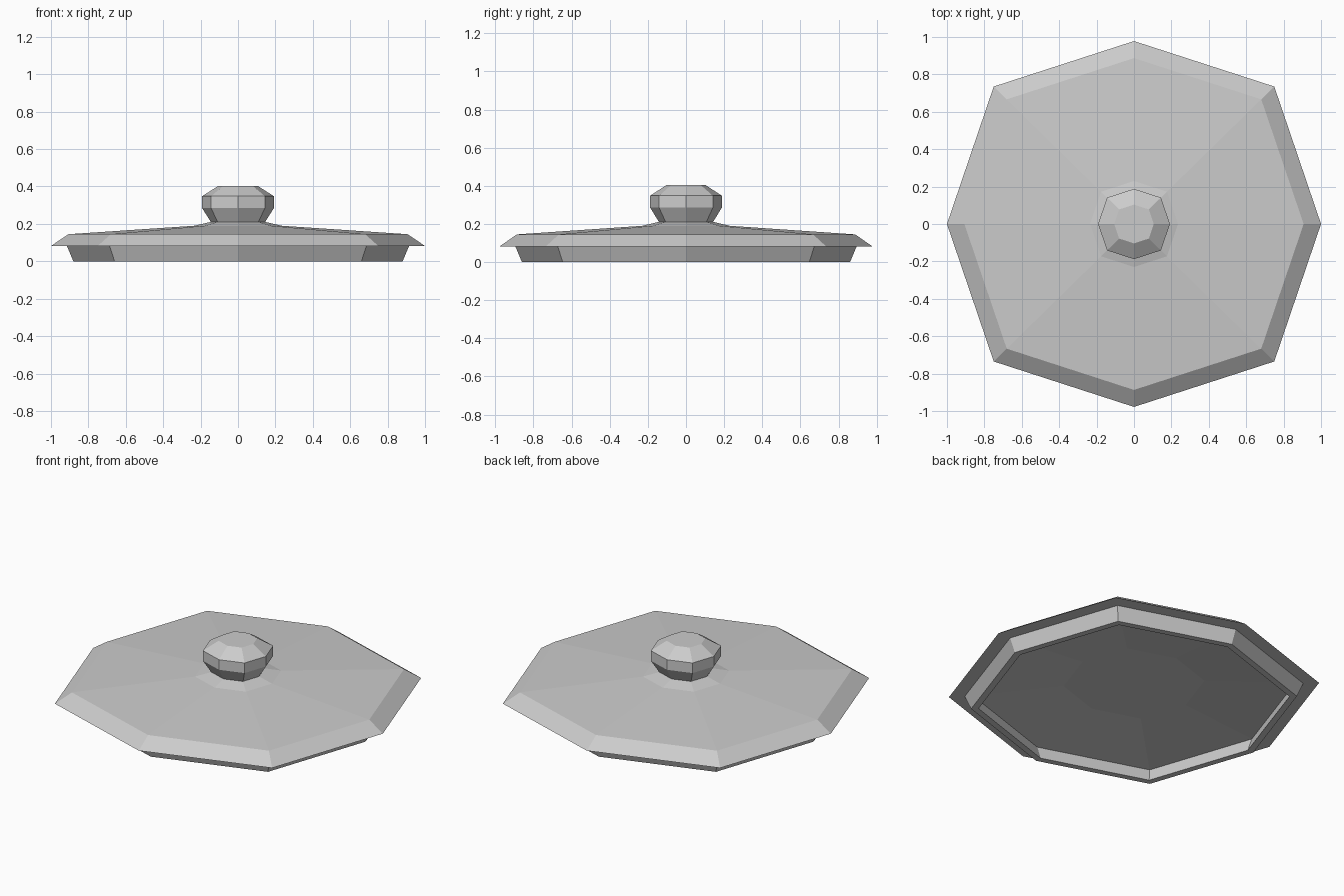
import bpy, bmesh

if "Cube" in bpy.data.objects:
    bpy.data.objects.remove(bpy.data.objects["Cube"])

# Octagon shared by every ring (slightly narrower in y)
OCT = [(1, 0), (.75, .735), (0, .978), (-.75, .735),
       (-1, 0), (-.75, -.735), (0, -.978), (.75, -.735)]


def lathe(name, profile):
    """Sweep an (r, z) profile round the octagon; cap both ends."""
    bm = bmesh.new()
    rings = [[bm.verts.new((x * r, y * r, z)) for x, y in OCT] for r, z in profile]
    for a, b in zip(rings, rings[1:]):
        for i in range(8):
            j = (i + 1) % 8
            bm.faces.new((a[i], a[j], b[j], b[i]))
    bm.faces.new(rings[0])
    bm.faces.new(rings[-1])
    bmesh.ops.recalc_face_normals(bm, faces=bm.faces)
    mesh = bpy.data.meshes.new(name)
    bm.to_mesh(mesh)
    bm.free()
    obj = bpy.data.objects.new(name, mesh)
    bpy.context.collection.objects.link(obj)
    return obj


# Lid: hollow underside, seating ring, overhanging rim, sloped top, collar
lathe("lid", [(.38, .125), (.87, .085), (.84, 0), (.88, 0), (.915, .082),
              (1, .082), (.907, .145), (.235, .19), (.14, .212)])

# Knob handle
lathe("knob", [(.145, .21), (.192, .285), (.192, .348), (.106, .403)])
